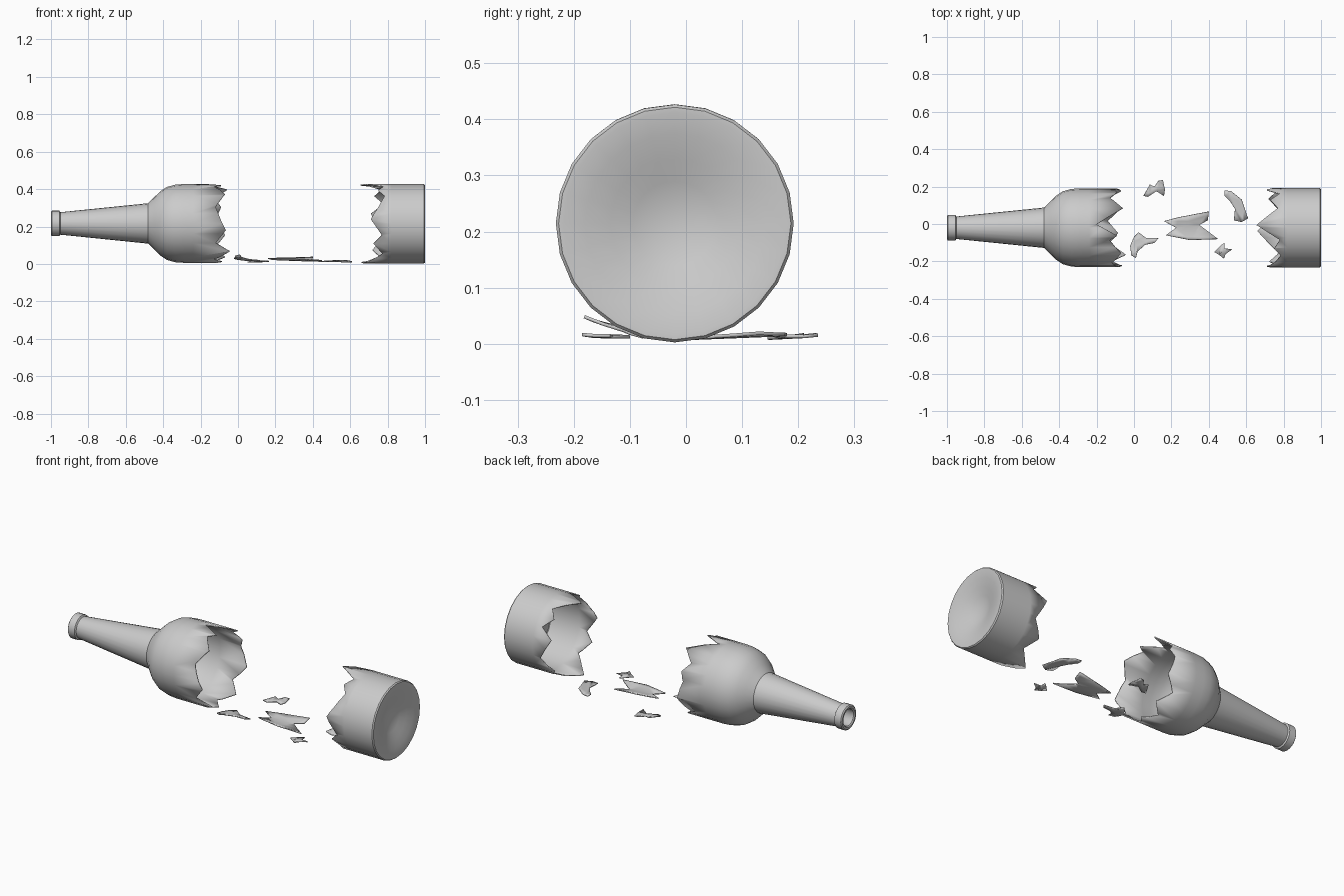
import bpy, bmesh, math
from mathutils import Vector

if "Cube" in bpy.data.objects:
    bpy.data.objects.remove(bpy.data.objects["Cube"])

SIDES, CY = 24, -0.02


def finish(bm, name, thickness):
    me = bpy.data.meshes.new(name)
    bm.to_mesh(me)
    bm.free()
    ob = bpy.data.objects.new(name, me)
    bpy.context.collection.objects.link(ob)
    mod = ob.modifiers.new("glass", "SOLIDIFY")
    mod.thickness, mod.offset = thickness, -1
    bpy.ops.object.select_all(action='DESELECT')
    ob.select_set(True)
    bpy.context.view_layer.objects.active = ob
    bpy.ops.object.shade_smooth_by_angle(angle=math.radians(30))
    return ob


def jag_x(jag, a):
    """x of the broken edge at angle a (degrees)"""
    pts = [(jag[-1][0] - 360, jag[-1][1])] + jag + [(jag[0][0] + 360, jag[0][1])]
    for (a0, x0), (a1, x1) in zip(pts, pts[1:]):
        if a0 <= a <= a1:
            return x0 + (x1 - x0) * (a - a0) / (a1 - a0)


def bottle_part(name, profile, jag, jag_first, cz):
    """Revolve (x, r) profile about x; one end is a broken edge following jag."""
    bm = bmesh.new()
    step = 360 / SIDES

    def corner(x, r, j):
        a = math.radians(j * step)
        return Vector((x, CY + r * math.cos(a), cz + r * math.sin(a)))

    rings = []
    for x, r in profile:
        if r == 0:
            rings.append([bm.verts.new((x, CY, cz))] * SIDES)
        else:
            rings.append([bm.verts.new(corner(x, r, j)) for j in range(SIDES)])
    for p, q in zip(rings, rings[1:]):
        for j in range(SIDES):
            k = (j + 1) % SIDES
            quad = [p[j], p[k], q[k], q[j]]
            bm.faces.new(list(dict.fromkeys(quad)))
    # broken edge: one flat many-sided face per side
    edge_r = profile[0 if jag_first else -1][1]
    ring = rings[0 if jag_first else -1]
    corners = [bm.verts.new(corner(jag_x(jag, j * step), edge_r, j)) for j in range(SIDES)]
    for j in range(SIDES):
        k = (j + 1) % SIDES
        mids = []
        for a, x in jag:
            t = a / step - j
            if 0.02 < t < 0.98:
                p = corner(x, edge_r, j).lerp(corner(x, edge_r, j + 1), t)
                mids.append(bm.verts.new(p))
        edge = [corners[j]] + mids + [corners[k]]
        if jag_first:
            bm.faces.new(edge + [ring[k], ring[j]])
        else:
            bm.faces.new([ring[j], ring[k]] + edge[::-1])
    return finish(bm, name, 0.006)


# neck and shoulder half
neck_profile = [(-.90, .045), (-.995, .046), (-1, .052), (-1, .062), (-.995, .068),
                (-.955, .068), (-.95, .06), (-.48, .108), (-.445, .143), (-.415, .172),
                (-.38, .195), (-.335, .2075), (-.29, .2105), (-.24, .2105)]
neck_jag = [(12, -.11), (25, -.09), (40, -.13), (60, -.06), (85, -.20), (102, -.09),
            (109, -.13), (131, -.07), (155, -.12), (176, -.09), (190, -.065), (210, -.12),
            (226, -.045), (247, -.13), (262, -.085), (280, -.14), (300, -.07), (320, -.13),
            (342, -.07)]
bottle_part("bottle_neck_half", neck_profile, neck_jag, False, .2165)

# base half with its hollowed bottom
base_profile = [(.82, .212), (.994, .212), (1, .207), (1, .198), (.992, .16), (.98, .115),
                (.965, .075), (.956, .04), (.953, 0)]
base_jag = [(15, .71), (30, .78), (45, .73), (60, .77), (86, .655), (108, .78), (122, .75),
            (135, .785), (155, .75), (173, .71), (197, .77), (210, .725), (230, .775),
            (265, .66), (298, .77), (318, .72), (342, .78)]
bottle_part("bottle_base_half", base_profile, base_jag, True, .2145)


def shard(name, outline, axis_deg, slope, zmin):
    """Curved splinter: flat outline, bent like the bottle wall and tipped."""
    bm = bmesh.new()
    bm.faces.new([bm.verts.new((x, y, 0)) for x, y in outline])
    bmesh.ops.triangulate(bm, faces=bm.faces[:])
    cen = sum((v.co for v in bm.verts), Vector()) / len(bm.verts)
    a = math.radians(axis_deg)
    across = Vector((-math.sin(a), math.cos(a), 0))
    for i in range(-4, 5):
        bmesh.ops.bisect_plane(bm, geom=bm.verts[:] + bm.edges[:] + bm.faces[:],
                               plane_co=cen + across * i * .028, plane_no=across)
    for v in bm.verts:
        d = v.co - cen
        s = d.dot(across)
        v.co.z = s * s / .424 + slope[0] * d.x + slope[1] * d.y
    low = min(v.co.z for v in bm.verts)
    for v in bm.verts:
        v.co.z += zmin + .006 - low
    for f in bm.faces:
        f.normal_update()
        if f.normal.z < 0:
            f.normal_flip()
    finish(bm, name, .006)


# loose splinters between the halves
shard("shard_large", [(.16, .015), (.24, .035), (.40, .065), (.395, .02), (.35, -.005),
                      (.45, -.08), (.3, -.085), (.17, -.06), (.225, -.02)], 0, (-.04, .08), .012)
shard("shard_tipped", [(-.02, -.115), (0, -.07), (.025, -.045), (.065, -.075), (.13, -.075),
                       (.11, -.1), (.06, -.11), (.02, -.145), (.01, -.18), (-.015, -.165)],
      20, (-.06, -.2), .009)
shard("shard_back", [(.05, .15), (.085, .21), (.11, .2), (.13, .23), (.155, .235),
                     (.165, .185), (.16, .15), (.12, .175), (.075, .145)], 30, (0, .05), .007)
shard("shard_crescent", [(.485, .18), (.52, .175), (.575, .13), (.59, .085), (.61, .03),
                         (.575, .01), (.535, .02), (.54, .08), (.515, .12), (.485, .15)],
      -60, (0, .04), .007)
shard("shard_small", [(.43, -.15), (.47, -.11), (.485, -.1), (.485, -.13), (.525, -.135),
                      (.49, -.16), (.48, -.185), (.455, -.165)], 45, (0, -.04), .009)
